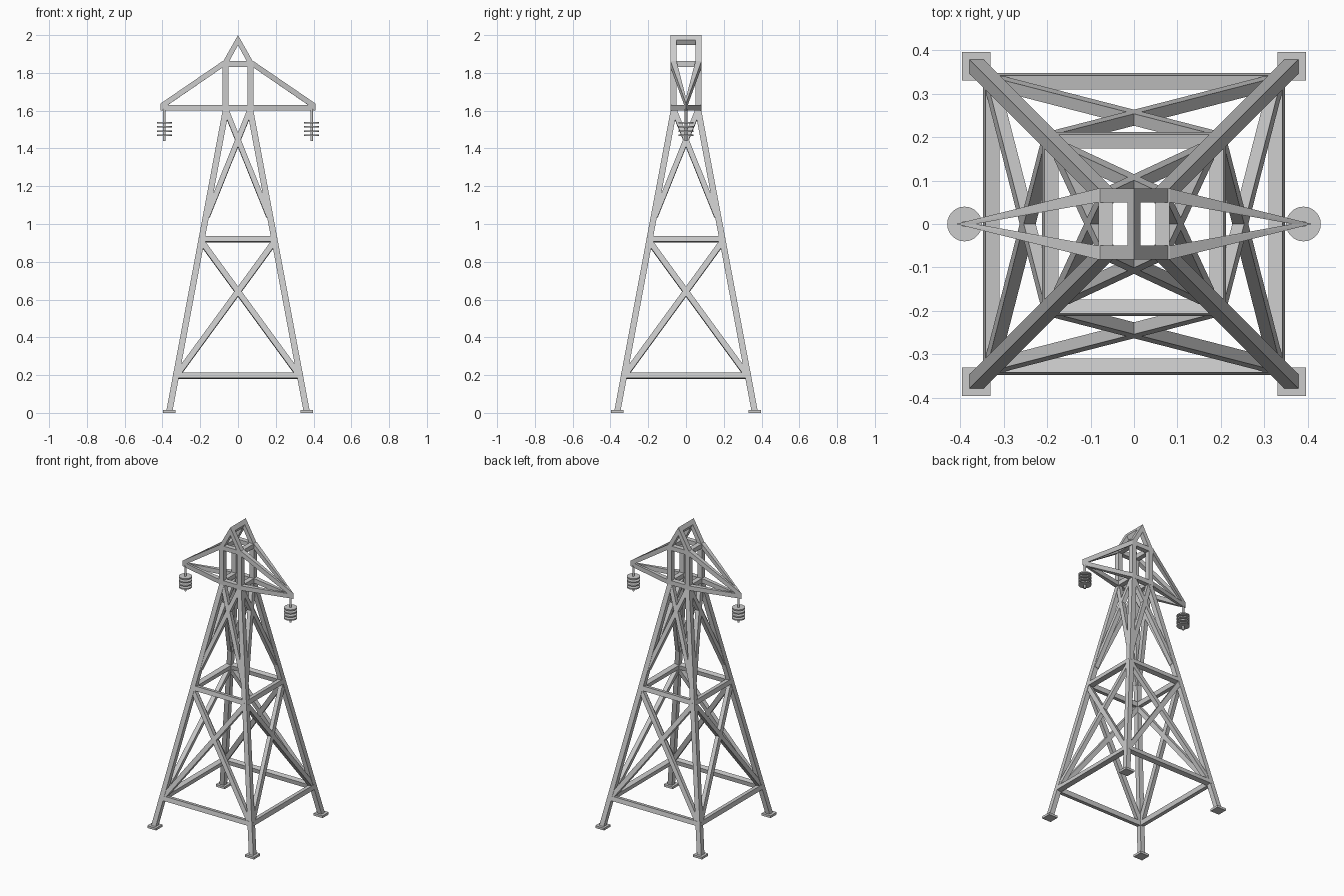
import bpy, bmesh, math
from mathutils import Vector, Matrix

if "Cube" in bpy.data.objects:
    bpy.data.objects.remove(bpy.data.objects["Cube"])

SLOPE = 0.1875


def leg_at(z):
    return 0.365 - SLOPE * z


def make(name, solids):
    """One object from a list of convex solids, each given by its corner points."""
    bm = bmesh.new()
    for pts in solids:
        part = bmesh.new()
        for p in pts:
            part.verts.new(p)
        bmesh.ops.convex_hull(part, input=part.verts[:])
        bmesh.ops.dissolve_limit(part, angle_limit=0.01, verts=part.verts[:], edges=part.edges[:])
        bmesh.ops.recalc_face_normals(part, faces=part.faces[:])
        tmp = bpy.data.meshes.new("tmp")
        part.to_mesh(tmp)
        part.free()
        bm.from_mesh(tmp)
        bpy.data.meshes.remove(tmp)
    me = bpy.data.meshes.new(name)
    bm.to_mesh(me)
    bm.free()
    ob = bpy.data.objects.new(name, me)
    bpy.context.collection.objects.link(ob)
    return ob


def box(x0, x1, y0, y1, z0, z1):
    return [Vector((x, y, z)) for x in (x0, x1) for y in (y0, y1) for z in (z0, z1)]


def beam(a, b, normal, w, d):
    """Bar from a to b, w wide across the face and d deep along the normal."""
    a, b, n = Vector(a), Vector(b), Vector(normal)
    t = (b - a).normalized()
    s = t.cross(n).normalized()
    n = s.cross(t).normalized()
    return [p + s * i * w / 2 + n * j * d / 2 for p in (a, b) for i in (-1, 1) for j in (-1, 1)]


def flip(solids, sx, sy):
    return [[Vector((p[0] * sx, p[1] * sy, p[2])) for p in s] for s in solids]


def mirror4(solids):
    return [s for sx in (-1, 1) for sy in (-1, 1) for s in flip(solids, sx, sy)]


def around(solids):
    out = []
    for k in range(4):
        m = Matrix.Rotation(k * math.pi / 2, 3, 'Z')
        out += [[m @ Vector(p) for p in s] for s in solids]
    return out


# Four sloping legs and foot plates
h = 0.0165
leg = [Vector((leg_at(z) + i * h, leg_at(z) + j * h, z))
       for z in (0.0, 1.61) for i in (-1, 1) for j in (-1, 1)]
make("legs", mirror4([leg]))
make("feet", mirror4([box(0.33, 0.396, 0.33, 0.396, 0, 0.015)]))

# Horizontal rails and crossed braces on all four faces
N = (0, -1, SLOPE)
rails = [beam((-leg_at(z), -leg_at(z), z), (leg_at(z), -leg_at(z), z), N, 0.03, 0.033)
         for z in (0.197, 0.92)]
make("rails", around(rails))


def cross(z0, z1, w):
    return [beam((-s * leg_at(z0) * 0.96, -leg_at(z0), z0),
                 (s * leg_at(z1) * 0.96, -leg_at(z1), z1), N, w, 0.028) for s in (-1, 1)]


make("lower_braces", around(cross(0.215, 0.90, 0.03)))
make("upper_braces", around(cross(1.04, 1.60, 0.028)))

# Top cage: posts plus rails at the arm and shoulder heights
I, O = 0.05, 0.082
make("cage_posts", mirror4([box(I, O, I, O, 1.6, 1.855)]))
cage = []
for z0, z1 in ((1.6, 1.63), (1.832, 1.862)):
    for s in (-1, 1):
        cage.append(box(-O, O, *sorted((s * I, s * O)), z0, z1))
        cage.append(box(*sorted((s * I, s * O)), -I, I, z0, z1))
make("cage_rails", cage)

# Peak frames and the diamond ridge bar
roof = [Vector((x, y, z)) for y in (I, O)
        for x, z in ((O, 1.855), (0, 2.0), (0, 1.947), (I, 1.855))]
make("peak_frames", mirror4([roof]))
make("ridge_bar", [[Vector((x, y, z)) for y in (-I, I)
                    for x, z in ((0, 2.0), (0.015, 1.973), (0, 1.947), (-0.015, 1.973))]])

# Cross arms: tapering lower chords and sloping upper chords
plan = ((O, O), (0.41, 0), (0.365, 0), (O, I))
lower = [Vector((x, y, z)) for x, y in plan for z in (1.6, 1.63)]
tops = (1.862, 1.638, 1.668, 1.862)
upper = [Vector((x, y, t - d)) for (x, y), t in zip(plan, tops) for d in (0, 0.034)]
make("arm_lower_chords", mirror4([lower]))
make("arm_upper_chords", mirror4([upper]))


# Hanging insulators: rod with four discs
def cylinder(x, r, z0, z1, n):
    return [Vector((x + r * math.cos(2 * math.pi * k / n), r * math.sin(2 * math.pi * k / n), z))
            for k in range(n) for z in (z0, z1)]


for side, x in (("left", -0.39), ("right", 0.39)):
    parts = [cylinder(x, 0.007, 1.44, 1.61, 12)]
    parts += [cylinder(x, 0.04, z - 0.004, z + 0.004, 28) for z in (1.47, 1.492, 1.514, 1.536)]
    ob = make(side + "_insulator", parts)
    bpy.ops.object.select_all(action='DESELECT')
    ob.select_set(True)
    bpy.context.view_layer.objects.active = ob
    bpy.ops.object.shade_smooth_by_angle(angle=math.radians(35))
